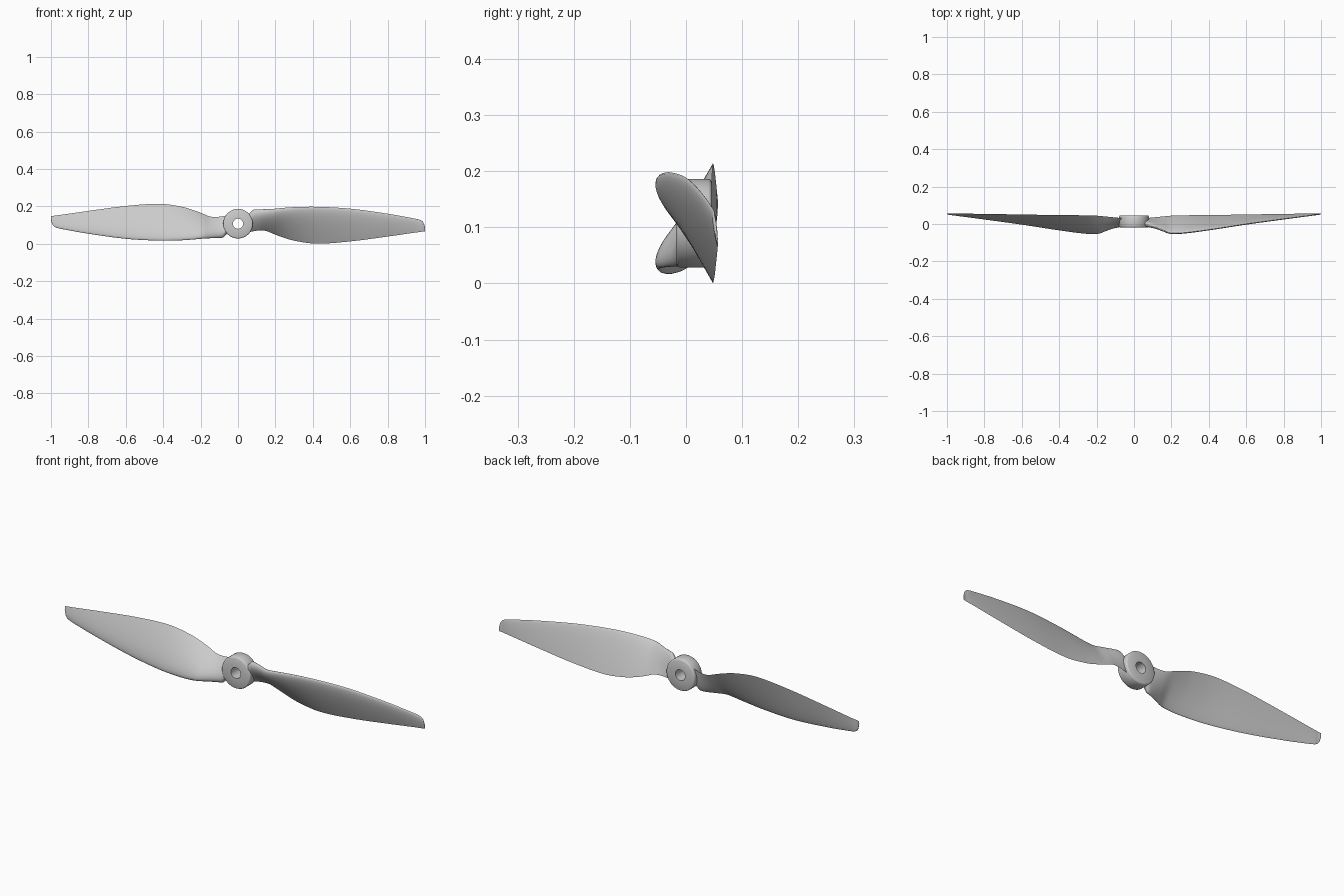
import bpy, bmesh, math
from mathutils import Vector

if "Cube" in bpy.data.objects:
    bpy.data.objects.remove(bpy.data.objects["Cube"])

ZC = 0.1075  # height of the shaft axis (parallel to y)


def finish(bm, name, angle):
    bmesh.ops.recalc_face_normals(bm, faces=bm.faces)
    me = bpy.data.meshes.new(name)
    bm.to_mesh(me)
    bm.free()
    ob = bpy.data.objects.new(name, me)
    bpy.context.collection.objects.link(ob)
    bpy.ops.object.select_all(action='DESELECT')
    bpy.context.view_layer.objects.active = ob
    ob.select_set(True)
    bpy.ops.object.shade_smooth_by_angle(angle=math.radians(angle))
    return ob


def catmull(a, b, c, d, xa, xb, xc, xd, u):
    # non-uniform cubic between b and c
    h = xc - xb
    m0 = (c - a) / (xc - xa) * h if xc > xa else 0
    m1 = (d - b) / (xd - xb) * h if xd > xb else 0
    return ((2*u**3 - 3*u**2 + 1) * b + (u**3 - 2*u**2 + u) * m0
            + (3*u**2 - 2*u**3) * c + (u**3 - u**2) * m1)


# Blade stations: x, leading edge y z, trailing edge y z, thickness
STATIONS = [
    (0.045, 0.004, 0.150, 0.030, 0.062, 0.034),
    (0.065, 0.000, 0.166, 0.031, 0.064, 0.034),
    (0.080, -0.004, 0.181, 0.033, 0.067, 0.032),
    (0.110, -0.013, 0.184, 0.036, 0.071, 0.031),
    (0.150, -0.030, 0.185, 0.040, 0.069, 0.030),
    (0.190, -0.047, 0.187, 0.044, 0.053, 0.029),
    (0.230, -0.049, 0.191, 0.046, 0.038, 0.027),
    (0.300, -0.043, 0.196, 0.047, 0.017, 0.024),
    (0.420, -0.027, 0.198, 0.048, 0.001, 0.020),
    (0.600, 0.001, 0.188, 0.051, 0.013, 0.017),
    (0.800, 0.028, 0.161, 0.054, 0.039, 0.012),
    (0.940, 0.046, 0.136, 0.056, 0.059, 0.008),
    (0.970, 0.050, 0.129, 0.056, 0.063, 0.007),
    (0.985, 0.051, 0.121, 0.056, 0.065, 0.006),
    (0.994, 0.053, 0.108, 0.057, 0.066, 0.005),
    (1.000, 0.055, 0.086, 0.057, 0.067, 0.003),
]


def stations(sub):
    n = len(STATIONS)
    for i in range(n - 1):
        p = [STATIONS[max(0, min(n - 1, k))] for k in (i - 1, i, i + 1, i + 2)]
        for s in range(sub):
            yield [p[1][0] + (p[2][0] - p[1][0]) * s / sub] + [
                catmull(*(q[k] for q in p), *(q[0] for q in p), s / sub)
                for k in range(1, 6)]
    yield list(STATIONS[-1])


def foil(t):
    # airfoil thickness law, peak about 1
    return 10 * (0.2969*math.sqrt(t) - 0.126*t - 0.3516*t**2 + 0.2843*t**3 - 0.1025*t**4)


def blade(name, turn):
    bm = bmesh.new()
    N = 18
    ts = [0.5 - 0.5 * math.cos(math.pi * k / N) for k in range(N + 1)]
    path = [(t, 0.72) for t in ts] + [(t, -0.28) for t in ts[-2:0:-1]]
    rings = []
    for x, yl, zl, yt, zt, th in stations(5):
        le, te = Vector((x, yl, zl - ZC)), Vector((x, yt, zt - ZC))
        d = te - le
        nrm = Vector((0, d.z, -d.y)).normalized()  # towards the front face
        ring = []
        for t, side in path:
            v = le + d * t + nrm * (side * th * foil(t))
            ring.append(bm.verts.new((turn * v.x, v.y, turn * v.z + ZC)))
        rings.append(ring)
    for a, b in zip(rings, rings[1:]):
        for i in range(len(a)):
            j = (i + 1) % len(a)
            bm.faces.new((a[i], a[j], b[j], b[i]))
    bm.faces.new(rings[0])
    bm.faces.new(rings[-1])
    return finish(bm, name, 50)


# Two blades, half a turn apart
blade("blade_right", 1)
blade("blade_left", -1)

# Hub: bored disc with softened rims, lathed about the shaft axis
bm = bmesh.new()
profile = [(0.027, -0.018), (0.073, -0.018), (0.077, -0.016), (0.079, -0.012),
           (0.079, 0.040), (0.077, 0.044), (0.073, 0.046), (0.027, 0.046)]
SEG = 64
rings = []
for k in range(SEG):
    a = 2 * math.pi * k / SEG
    rings.append([bm.verts.new((r * math.cos(a), y, ZC + r * math.sin(a))) for r, y in profile])
for k in range(SEG):
    a, b = rings[k], rings[(k + 1) % SEG]
    for i in range(len(profile)):
        j = (i + 1) % len(profile)
        bm.faces.new((a[i], a[j], b[j], b[i]))
finish(bm, "hub", 40)
